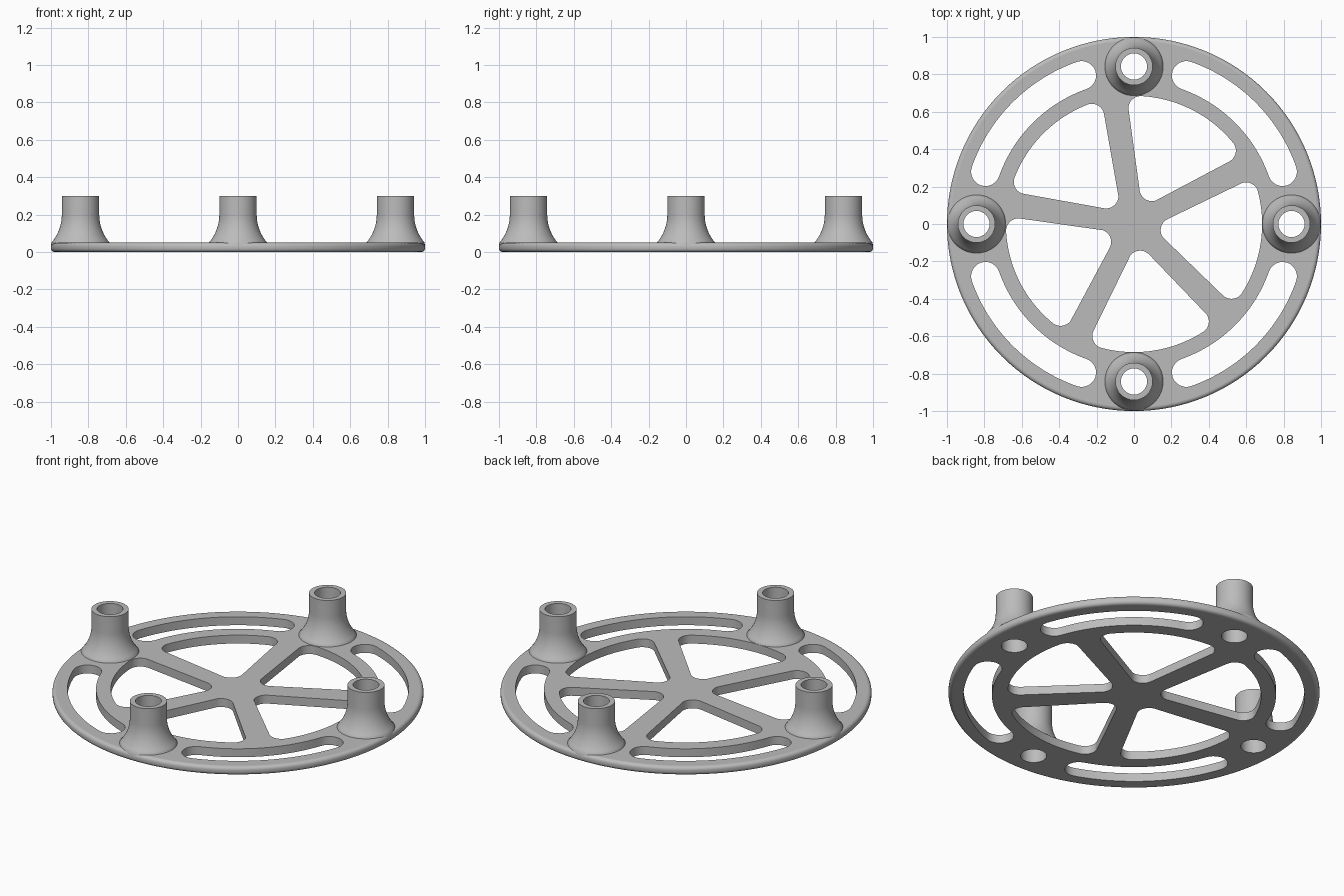
import bpy
import bmesh
from math import cos, sin, pi, radians, sqrt, atan2

cube = bpy.data.objects.get("Cube")
if cube:
    bpy.data.objects.remove(cube, do_unlink=True)

THICK = 0.05        # plate thickness
RIM = 0.02          # rounding of the outer edge
POST_R = 0.842      # distance of posts and slots from the centre
BORE = 0.07         # hole through each post

grey = bpy.data.materials.new("plain grey")
grey.use_nodes = True
grey.diffuse_color = (0.5, 0.5, 0.5, 1)
grey.node_tree.nodes["Principled BSDF"].inputs["Base Color"].default_value = grey.diffuse_color


def arc(cx, cy, r, a0, a1, n):
    """Points along an arc, without its last point."""
    steps = [a0 + (a1 - a0) * i / n for i in range(n)]
    return [(cx + r * cos(a), cy + r * sin(a)) for a in steps]


def turn(points, a):
    return [(x * cos(a) - y * sin(a), x * sin(a) + y * cos(a)) for x, y in points]


def loft(bm, rings, closed=False):
    """Join successive rings of vertices with quads."""
    pairs = list(zip(rings, rings[1:]))
    if closed:
        pairs.append((rings[-1], rings[0]))
    for low, high in pairs:
        for i in range(len(low)):
            j = (i + 1) % len(low)
            bm.faces.new((low[i], low[j], high[j], high[i]))


def ring(bm, points, z):
    return [bm.verts.new((x, y, z)) for x, y in points]


def finish(bm, name):
    bmesh.ops.recalc_face_normals(bm, faces=bm.faces)
    for f in bm.faces:
        f.smooth = abs(f.normal.z) < 0.99
    # keep right-angled corners crisp
    for e in bm.edges:
        e.smooth = len(e.link_faces) == 2 and e.calc_face_angle(0) < radians(35)
    mesh = bpy.data.meshes.new(name)
    bm.to_mesh(mesh)
    bm.free()
    mesh.materials.append(grey)
    return mesh


def add_object(name, mesh, location=(0, 0, 0)):
    obj = bpy.data.objects.new(name, mesh)
    obj.location = location
    bpy.context.collection.objects.link(obj)


def slot_outline():
    """Curved slot with round ends, in the first quadrant."""
    a0, a1, h = radians(19.4), radians(70.6), 0.077
    ends = [(POST_R * cos(a), POST_R * sin(a)) for a in (a0, a1)]
    return (arc(*ends[0], h, a0 - pi, a0, 12)
            + arc(0, 0, POST_R + h, a0, a1, 24)
            + arc(*ends[1], h, a1, a1 + pi, 12)
            + arc(0, 0, POST_R - h, a1, a0, 24))


def pocket_outline():
    """Wedge between two spokes with rounded corners, pointing along +x."""
    f, outer, tip = 0.066, 0.685, 0.211
    edge = radians(34.9)
    r = outer - f
    t = -tip * cos(edge) + sqrt(r * r - (tip * sin(edge)) ** 2)
    bx, by = tip + t * cos(edge), t * sin(edge)
    b = atan2(by, bx)
    return (arc(tip, 0, f, edge + pi / 2, 3 * pi / 2 - edge, 10)
            + arc(bx, -by, f, -edge - pi / 2, -b, 12)
            + arc(0, 0, outer, -b, b, 24)
            + arc(bx, by, f, b, edge + pi / 2, 12))


# Plate: rounded rim, slots, spoke pockets and bores
bm = bmesh.new()
rim = []
for centre_z, start in ((RIM, -pi / 2), (THICK - RIM, 0)):
    for i in range(6):
        a = start + i * pi / 10
        rim.append(ring(bm, arc(0, 0, 1 - RIM + RIM * cos(a), 0, 2 * pi, 128),
                        centre_z + RIM * sin(a)))
loft(bm, rim)
bottoms, tops = [rim[0]], [rim[-1]]

holes = []
for k in range(4):
    a = k * pi / 2
    holes.append(turn(slot_outline(), a))
    holes.append(turn(arc(POST_R, 0, BORE, 0, 2 * pi, 48), a))
for k in range(5):
    holes.append(turn(pocket_outline(), radians(63 + 72 * k)))
for outline in holes:
    low, high = ring(bm, outline, 0), ring(bm, outline, THICK)
    loft(bm, [low, high])
    bottoms.append(low)
    tops.append(high)
for loops in (bottoms, tops):
    edges = [bm.edges.get((v, lp[i - 1])) for lp in loops for i, v in enumerate(lp)]
    bmesh.ops.triangle_fill(bm, use_beauty=True, edges=edges)
add_object("spoked_plate", finish(bm, "spoked_plate"))

# Posts: hollow tubes with a flared foot
bm = bmesh.new()
tube_r, foot_top, flare = 0.1, 0.2, 0.229
profile = [(0.157, 0.035)]
for i in range(11):
    d = 0.15 * (1 - i / 10)
    profile.append((tube_r + flare - sqrt(flare ** 2 - d ** 2), foot_top - d))
profile += [(tube_r, 0.3), (BORE, 0.3), (BORE, THICK)]
loft(bm, [ring(bm, arc(0, 0, r, 0, 2 * pi, 48), z) for r, z in profile], closed=True)
post = finish(bm, "post")
for k, side in enumerate(("left", "back", "right", "front")):
    a = k * pi / 2
    add_object(side + "_post", post, (POST_R * cos(a), POST_R * sin(a), 0))
